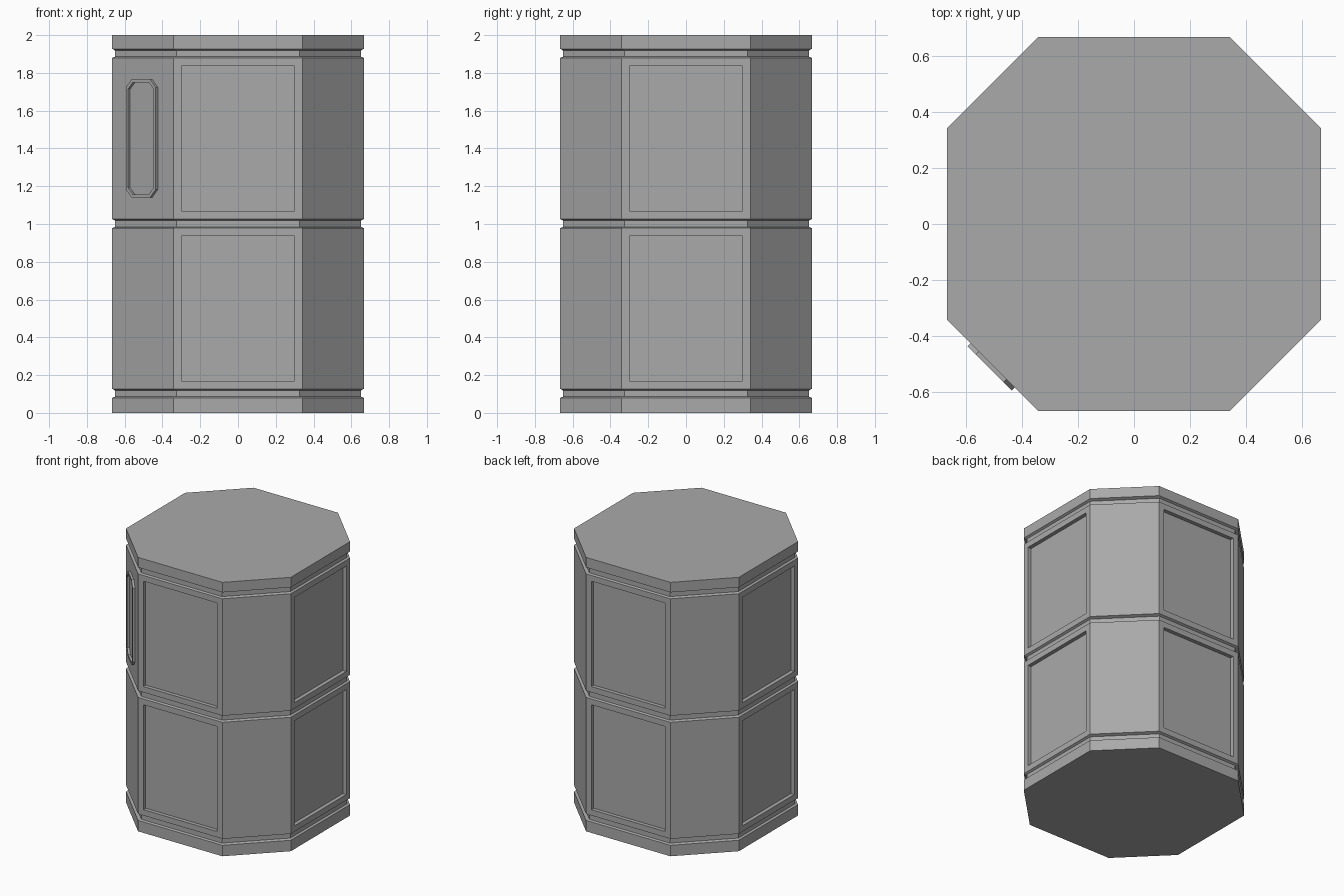
import bpy, bmesh, math
from mathutils import Matrix, Vector

if "Cube" in bpy.data.objects:
    bpy.data.objects.remove(bpy.data.objects["Cube"])

grey = bpy.data.materials.new("mid_grey")
grey.use_nodes = True
colour = (0.4, 0.4, 0.4, 1)
grey.diffuse_color = colour
grey.node_tree.nodes["Principled BSDF"].inputs["Base Color"].default_value = colour


def add_object(name, bm):
    bmesh.ops.recalc_face_normals(bm, faces=bm.faces)
    mesh = bpy.data.meshes.new(name)
    bm.to_mesh(mesh)
    bm.free()
    mesh.materials.append(grey)
    obj = bpy.data.objects.new(name, mesh)
    bpy.context.collection.objects.link(obj)
    return obj


def octagon(half_x, half_y, corner_x, corner_y):
    """Rectangle outline with four cut corners, counter-clockwise."""
    quarter = [(half_x, corner_y), (corner_x, half_y)]
    left = [(-x, y) for x, y in reversed(quarter)]
    return quarter + left + [(-x, -y) for x, y in quarter + left]


def bridge(bm, lower, upper):
    n = len(lower)
    return [bm.faces.new((lower[i], lower[(i + 1) % n], upper[(i + 1) % n], upper[i]))
            for i in range(n)]


# Container body: stacked octagonal rings with three chamfered grooves
outer, inner = (0.666, 0.341), (0.651, 0.325)
profile = [(0, outer)]
for low, high in ((0.08, 0.127), (0.978, 1.026), (1.88, 1.927)):
    profile += [(low, outer), (low + 0.006, inner), (high - 0.008, inner), (high, outer)]
profile.append((2, outer))

bm = bmesh.new()
rings = [[bm.verts.new((x, y, z)) for x, y in octagon(h, h, c, c)]
         for z, (h, c) in profile]
for lower, upper in zip(rings, rings[1:]):
    bridge(bm, lower, upper)
bm.faces.new(rings[0])
bm.faces.new(rings[-1])
bmesh.ops.recalc_face_normals(bm, faces=bm.faces)

# Recessed panels on the four main sides of both tiers
panels = [f for f in bm.faces
          if abs(f.normal.z) < 0.01 and f.calc_area() > 0.3
          and max(abs(f.normal.x), abs(f.normal.y)) > 0.99]
bmesh.ops.inset_individual(bm, faces=panels, thickness=0.06)
normals = [f.normal.copy() for f in panels]
sunk = bmesh.ops.extrude_discrete_faces(bm, faces=panels)["faces"]
for face, normal in zip(sunk, normals):
    bmesh.ops.translate(bm, verts=face.verts, vec=normal * -0.028)
add_object("container_body", bm)

# Raised frame on the front right corner face
bm = bmesh.new()
half_w, half_h, cut, rim, depth = 0.112, 0.312, 0.042, 0.016, 0.016
loops = []
for inset, z in ((0, -0.004), (0, depth), (rim, depth), (rim, -0.004)):
    w, h, c = half_w - inset, half_h - inset, cut - inset * 0.4
    loops.append([bm.verts.new((x, y, z)) for x, y in octagon(w, h, w - c, h - c)])
for a, b in zip(loops, loops[1:] + loops[:1]):
    bridge(bm, a, b)
frame = add_object("corner_frame", bm)
centre = sum(outer) / 2
frame.matrix_world = (Matrix.Translation(Vector((-centre, -centre, 1.453)))
                      @ Matrix.Rotation(math.radians(-45), 4, "Z")
                      @ Matrix.Rotation(math.radians(90), 4, "X"))
